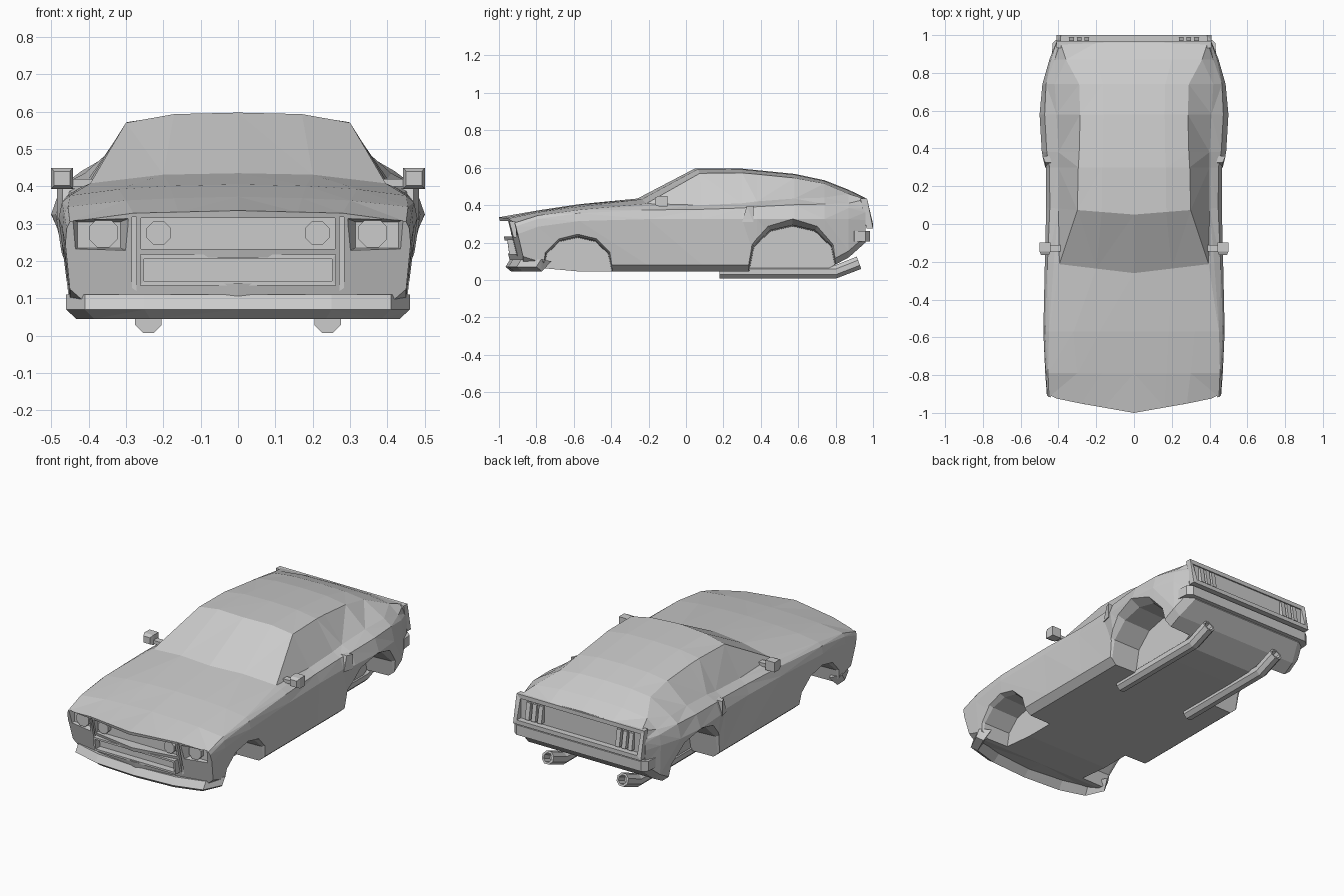
import bpy, bmesh, math

if "Cube" in bpy.data.objects:
    bpy.data.objects.remove(bpy.data.objects["Cube"])


def loft(name, rings, mirror=False, wrap=False):
    """Skin rings of points; ends get fan caps unless the rings wrap round."""
    bm = bmesh.new()
    for s in ((1, -1) if mirror else (1,)):
        vs = [[bm.verts.new((x * s, y, z)) for x, y, z in r] for r in rings]
        n = len(vs[0])
        pairs = list(zip(vs, vs[1:])) + ([(vs[-1], vs[0])] if wrap else [])
        for a, b in pairs:
            for i in range(n):
                j = (i + 1) % n
                bm.faces.new((a[i], a[j], b[j], b[i]))
        if not wrap:
            for r in (vs[0], vs[-1]):
                c = bm.verts.new((r[0].co + r[n // 2].co) / 2)
                for i in range(n):
                    bm.faces.new((r[i], r[(i + 1) % n], c))
    bmesh.ops.triangulate(bm, faces=bm.faces[:])
    bmesh.ops.recalc_face_normals(bm, faces=bm.faces[:])
    me = bpy.data.meshes.new(name)
    bm.to_mesh(me)
    bm.free()
    ob = bpy.data.objects.new(name, me)
    bpy.context.collection.objects.link(ob)
    return ob


def rect(x, z, w, h, y, lean=0.0):
    """Rectangle facing y, centred on x and z; lean shifts its top along y."""
    return [(x + i * w / 2, y + (lean if j > 0 else 0), z + j * h / 2)
            for i, j in ((-1, -1), (1, -1), (1, 1), (-1, 1))]


def box(name, x, z, w, h, y, depth, mirror=False):
    return loft(name, [rect(x, z, w, h, y), rect(x, z, w, h, y + depth)], mirror)


def frame(name, z, w, h, t, y, depth, lean):
    """Rectangular bezel with border t."""
    back = lambda r: [(px, py + depth, pz) for px, py, pz in r]
    outer, inner = rect(0, z, w, h, y, lean), rect(0, z, w - 2 * t, h - 2 * t, y, lean)
    return loft(name, [outer, back(outer), back(inner), inner], wrap=True)


def band(name, half, prof):
    """Bar following a plan path; profile points are (x scale, y offset, z)."""
    path = [(-x, y) for x, y in reversed(half) if x > 0] + half
    return loft(name, [[(x * s, y + dy, z) for s, dy, z in prof] for x, y in path])


def octagon(x, y, z, r, tilt=0.0):
    pts = []
    for k in range(8):
        a = math.pi / 8 + k * math.pi / 4
        h = r * math.sin(a)
        pts.append((x + r * math.cos(a), y - h * math.sin(tilt), z + h * math.cos(tilt)))
    return pts


def cut(ob, cutter):
    cutter.hide_render = True
    m = ob.modifiers.new("cut", 'BOOLEAN')
    m.operation, m.solver, m.object = 'DIFFERENCE', 'EXACT', cutter
    bpy.context.view_layer.objects.active = ob
    bpy.ops.object.modifier_apply(modifier=m.name)
    bpy.data.objects.remove(cutter)


# Body stations: y, floor z, waist x, shoulder x and z, roof edge x and z, centre z
stations = [
    (-1.0, .09, .462, .45, .305, .28, .328, .335),
    (-.79, .065, .47, .455, .345, .30, .362, .372),
    (-.57, .045, .48, .45, .375, .32, .392, .405),
    (-.26, .045, .472, .425, .395, .395, .408, .435),
    (.05, .045, .465, .40, .40, .30, .57, .597),
    (.30, .045, .467, .40, .41, .295, .572, .595),
    (.38, .045, .488, .40, .42, .29, .565, .587),
    (.58, .045, .50, .41, .435, .285, .545, .567),
    (.74, .05, .485, .42, .44, .29, .515, .533),
    (.87, .12, .448, .42, .41, .36, .46, .482),
    (.96, .20, .412, .405, .38, .39, .432, .438),
]
bends = {-1.0: .17, -.26: .12, .05: .08}  # sweep-back of nose and windscreen


def section(y, floor, xw, xs, zs, xr, zr, zc):
    xb, zw = min(.41, xw - .045), min(.325, zs - .06)
    half = [(xb, floor), (xb + .04, floor + .035), (xw, zw),
            (.7 * xw + .3 * xs, .3 * zw + .7 * zs), (xs, zs), (xr, zr),
            (min(.2, .57 * xr), zc - .004)]
    ring = [(0, floor)] + half + [(0, zc)] + [(-x, z) for x, z in reversed(half)]
    slant = .25 if y == -1.0 else 0
    return [(x, y + bends.get(y, 0) * abs(x) + slant * (zc - z), z) for x, z in ring]


body = loft("body", [section(*s) for s in stations])

# Wheel wells: squarish half-ellipse arches, tapering inward
for cy, rx, h in ((-.58, .215, .257), (.57, .27, .326)):
    arch = [(-rx, -.05)]
    for k in range(7):
        a = math.pi * (1 - k / 6)
        arch.append((rx * math.cos(a), h * max(math.sin(a), .02) ** .7))
    arch.append((rx, -.05))
    rings = [[(x, cy + y * k, z * k) for y, z in arch]
             for x, k in ((.27, .88), (.44, .90), (.50, 1.0), (.6, 1.0))]
    cut(body, loft("arch_cutter", rings, mirror=True))

# Front openings: grille, lower intake, headlight recesses, side grooves
cut(body, box("grille_cutter", 0, .274, .52, .083, -1.1, .19))
cut(body, box("intake_cutter", 0, .175, .52, .07, -1.1, .2))
cut(body, loft("lamp_cutter", [rect(.372, .27, .165, .12, -1.03), rect(.372, .269, .155, .087, -.94),
                               rect(.372, .27, .115, .07, -.885)], mirror=True))
cut(body, box("groove_cutter", .278, .219, .012, .198, -1.1, .2, mirror=True))

# Lamps
for name, x, r, y in (("headlight", .36, .042, -.91), ("fog_light", .212, .035, -.935)):
    loft(name, [octagon(x, y, .275, r), octagon(x, y + .04, .275, r)], mirror=True)

# Lower intake bezel
frame("intake_frame", .176, .524, .082, .011, -.945, .04, -.01)

# Front lip spoiler
band("front_lip", [(0, -.965), (.25, -.95), (.41, -.905), (.46, -.80)],
     [(1, .025, .11), (1, 0, .07), (.94, .03, .045), (.90, .08, .10)])

# Tail panel bezel and lamp slats
frame("tail_frame", .355, .82, .16, .024, 1.0, -.035, -.032)
for x in (.25, .29, .33):
    loft("tail_light", [rect(x, .357, .026, .095, y, -.016) for y in (.95, .988)], mirror=True)

# Rear bumper
band("rear_bumper", [(0, .985), (.40, .985), (.43, .96), (.435, .90)],
     [(1, 0, .205), (1, 0, .262), (.92, -.05, .262), (.92, -.05, .205)])

# Door mirrors on short arms
loft("door_mirror", [rect(.471, .421, .042, .038, -.165), rect(.471, .421, .058, .057, -.145),
                     rect(.471, .421, .058, .057, -.098)], mirror=True)
box("mirror_arm", .425, .41, .07, .02, -.145, .035, mirror=True)

# Side scoops ahead of the rear fenders
loft("side_scoop", [rect(.445, .352, .05, .085, .30, .025), rect(.455, .352, .06, .085, .36)],
     mirror=True)

# Exhaust pipes with hollow upturned tips
loft("exhaust_pipe", [octagon(.24, .18, .043, .038), octagon(.24, .80, .043, .038, .1),
                      octagon(.24, .925, .092, .038, .35), octagon(.24, .925, .092, .026, .35),
                      octagon(.24, .87, .070, .024, .35)], mirror=True)
